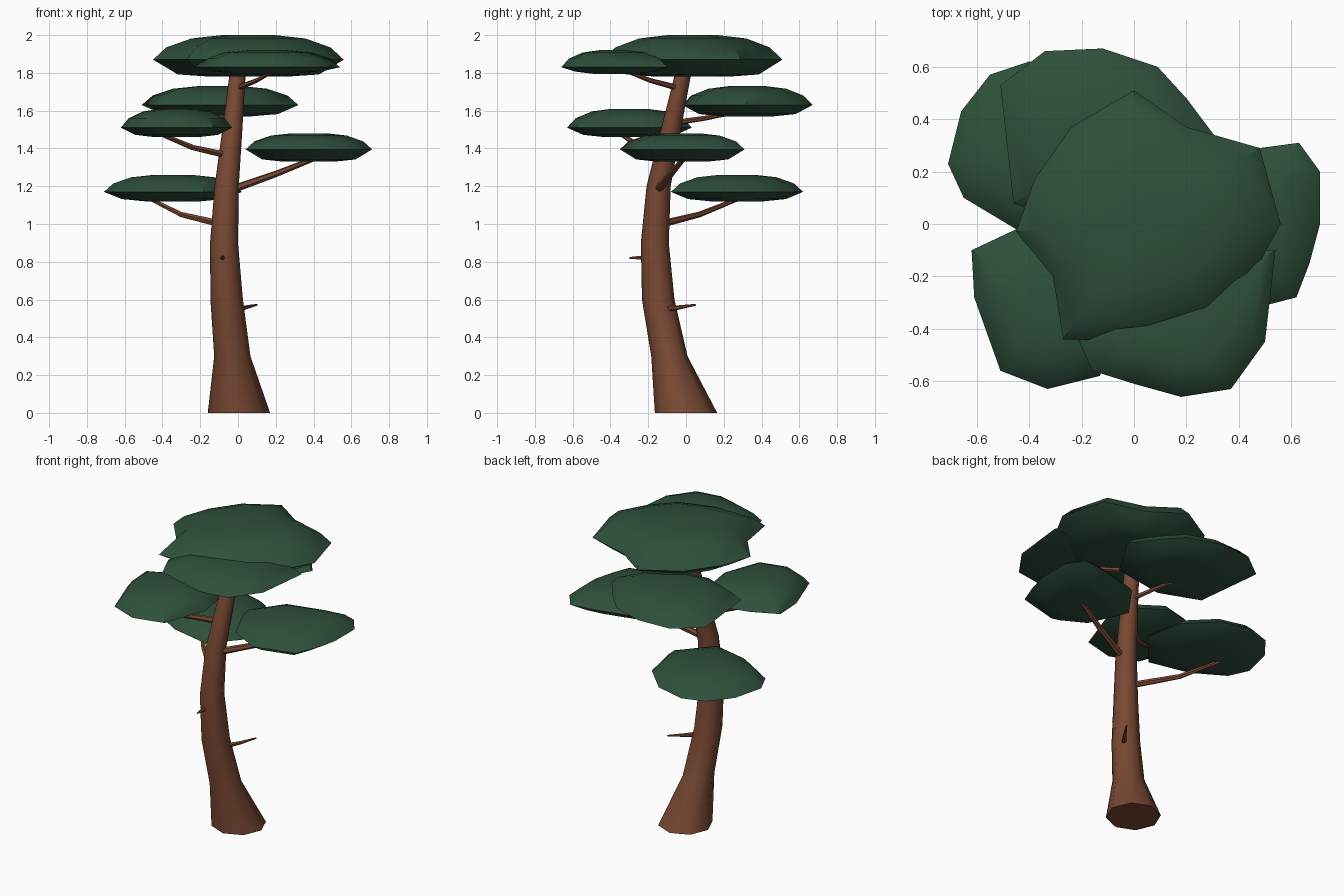
import bpy
import bmesh
import math
from mathutils import Vector

cube = bpy.data.objects.get("Cube")
if cube:
    bpy.data.objects.remove(cube, do_unlink=True)


def make_material(name, color):
    mat = bpy.data.materials.new(name)
    mat.use_nodes = True
    mat.diffuse_color = color
    mat.node_tree.nodes["Principled BSDF"].inputs["Base Color"].default_value = color
    return mat


bark = make_material("bark_brown", (0.19, 0.065, 0.034, 1))
needles = make_material("needle_green", (0.028, 0.08, 0.045, 1))


def loft(name, rings, material, smooth_angle):
    """Join a stack of equal-sized point rings into a closed, capped solid."""
    bm = bmesh.new()
    loops = [[bm.verts.new(p) for p in ring] for ring in rings]
    for low, high in zip(loops, loops[1:]):
        for i in range(len(low)):
            j = (i + 1) % len(low)
            bm.faces.new((low[i], low[j], high[j], high[i]))
    bm.faces.new(loops[0])
    bm.faces.new(loops[-1])
    bmesh.ops.recalc_face_normals(bm, faces=bm.faces)
    mesh = bpy.data.meshes.new(name)
    bm.to_mesh(mesh)
    bm.free()
    mesh.materials.append(material)
    obj = bpy.data.objects.new(name, mesh)
    bpy.context.collection.objects.link(obj)
    bpy.ops.object.select_all(action="DESELECT")
    obj.select_set(True)
    bpy.context.view_layer.objects.active = obj
    bpy.ops.object.shade_smooth_by_angle(angle=math.radians(smooth_angle))
    return obj


def circle(center, radius, axis, sides):
    """Ring of points around a centre, facing along an axis."""
    turn = Vector((0, 0, 1)).rotation_difference(Vector(axis))
    ring = []
    for i in range(sides):
        a = math.tau * i / sides
        ring.append(Vector(center) + turn @ Vector((math.cos(a), math.sin(a), 0)) * radius)
    return ring


def branch(name, points, start_radius, end_radius):
    """Tapered limb through a few path points."""
    points = [Vector(p) for p in points]
    last = len(points) - 1
    rings = []
    for i, p in enumerate(points):
        axis = points[min(i + 1, last)] - points[max(i - 1, 0)]
        radius = start_radius + (end_radius - start_radius) * i / last
        rings.append(circle(p, radius, axis, 6))
    return loft(name, rings, bark, 40)


def foliage(name, bottom, rim, top, outline):
    """Flattened pad: its outline is the widest ring, narrowing above and below."""
    cx = (min(p[0] for p in outline) + max(p[0] for p in outline)) / 2
    cy = (min(p[1] for p in outline) + max(p[1] for p in outline)) / 2
    rise = top - rim
    levels = [
        (0.4, bottom), (0.74, bottom + 0.012), (1, rim),
        (0.86, rim + rise * 0.5), (0.6, top - rise * 0.14), (0.28, top),
    ]
    rings = []
    for scale, z in levels:
        rings.append([(cx + (x - cx) * scale, cy + (y - cy) * scale, z) for x, y in outline])
    return loft(name, rings, needles, 40)


# Leaning trunk with a flared foot
trunk_path = [
    (0.005, 0, 0, 0.165), (-0.03, -0.088, 0.3, 0.096), (-0.06, -0.147, 0.6, 0.086),
    (-0.074, -0.165, 0.9, 0.074), (-0.06, -0.145, 1.2, 0.064),
    (-0.03, -0.08, 1.5, 0.053), (0, -0.01, 1.82, 0.042),
]
loft("trunk", [circle((x, y, z), r, (0, 0, 1), 8) for x, y, z, r in trunk_path], bark, 50)

# Limbs carrying the pads
branch("lowest_branch", [(-0.09, -0.13, 1), (-0.3, 0.07, 1.05), (-0.5, 0.32, 1.15)], 0.02, 0.01)
branch("left_branch", [(-0.04, -0.15, 1.18), (0.2, -0.08, 1.265), (0.44, 0, 1.36)], 0.022, 0.012)
branch("right_branch", [(-0.04, -0.1, 1.36), (-0.24, -0.24, 1.405), (-0.42, -0.35, 1.48)], 0.02, 0.011)
branch("back_branch", [(-0.02, -0.07, 1.535), (-0.08, 0.1, 1.56), (-0.15, 0.26, 1.59)], 0.016, 0.01)
branch("top_branch", [(0, -0.04, 1.72), (0.1, -0.19, 1.76), (0.19, -0.32, 1.81)], 0.016, 0.009)

# Broken stubs low on the trunk
branch("back_stub", [(-0.02, -0.12, 0.55), (0.04, -0.04, 0.558), (0.1, 0.05, 0.572)], 0.018, 0.005)
branch("front_stub", [(-0.08, -0.19, 0.82), (-0.083, -0.25, 0.822), (-0.086, -0.3, 0.82)], 0.016, 0.005)

# Foliage pads
foliage("crown_pad", 1.78, 1.87, 2, [
    (.56, 0), (.48, .29), (.2, .37), (0, .51), (-.24, .37), (-.38, .17),
    (-.45, -.03), (-.31, -.2), (-.27, -.44), (.05, -.44), (.3, -.36), (.45, -.2)])
foliage("front_top_pad", 1.795, 1.83, 1.92, [
    (.54, -.1), (.5, -.45), (.37, -.63), (.18, -.66), (0, -.61),
    (-.16, -.56), (-.23, -.4), (-.1, -.17), (.2, -.1)])
foliage("back_pad", 1.57, 1.63, 1.73, [
    (.32, .32), (.2, .48), (.09, .6), (-.12, .67), (-.34, .66),
    (-.51, .53), (-.46, .08), (-.2, -.02), (.15, .04)])
foliage("right_pad", 1.46, 1.51, 1.61, [
    (-.03, -.3), (-.06, -.1), (-.25, .03), (-.45, -.02), (-.62, -.1),
    (-.61, -.28), (-.51, -.56), (-.33, -.63), (-.13, -.58)])
foliage("left_pad", 1.33, 1.395, 1.48, [
    (.71, 0), (.71, .2), (.63, .31), (.48, .29), (.2, .22),
    (.04, 0), (.15, -.24), (.35, -.35), (.62, -.28), (.67, -.15)])
foliage("lowest_pad", 1.12, 1.17, 1.26, [
    (.02, .15), (-.03, .4), (-.2, .57), (-.4, .62), (-.55, .57),
    (-.66, .43), (-.71, .23), (-.65, .1), (-.45, -.02), (-.18, -.08)])
